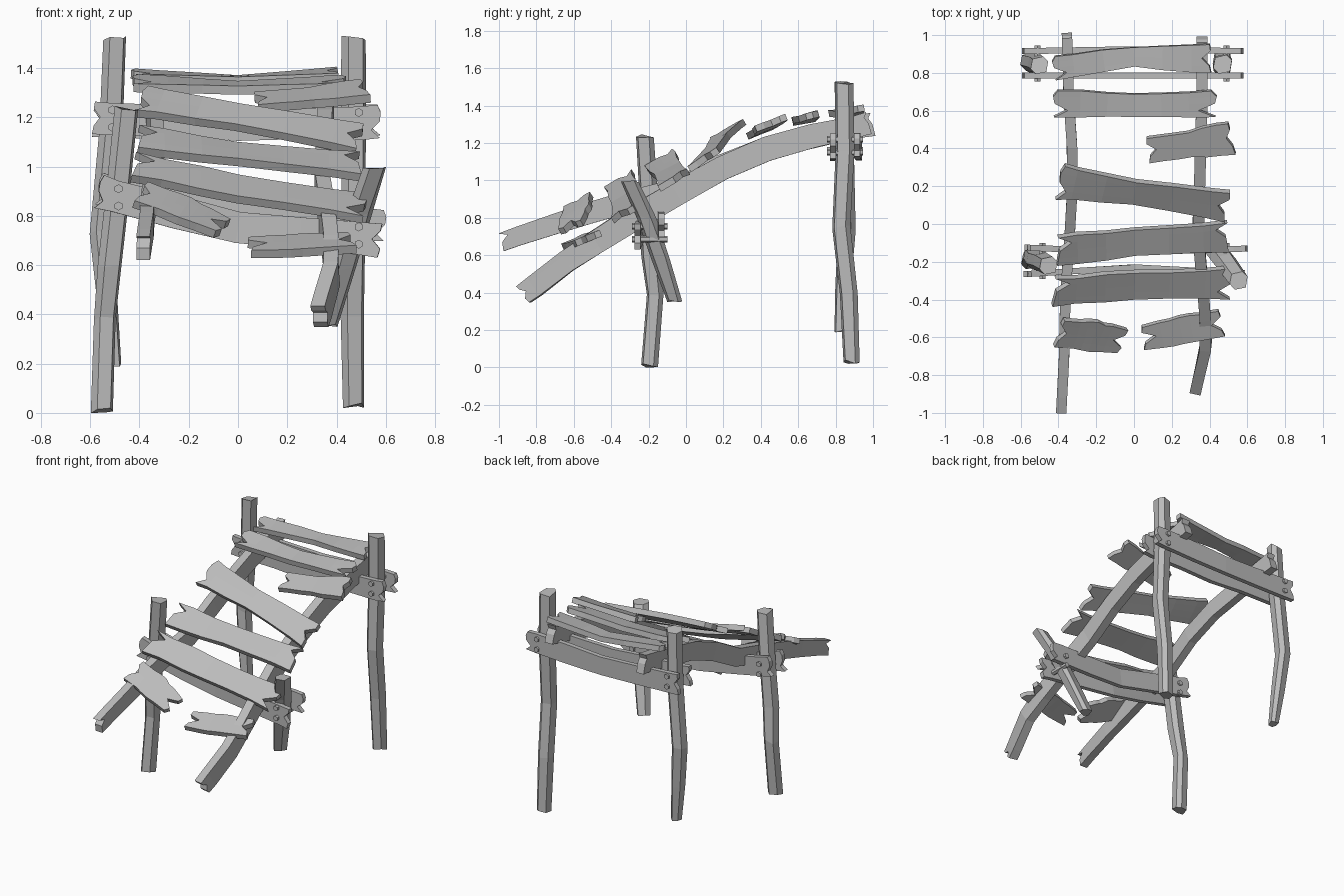
import bpy, bmesh, math, random
from mathutils import Vector

random.seed(4)
old = bpy.data.objects.get("Cube")
if old:
    bpy.data.objects.remove(old, do_unlink=True)

wood = bpy.data.materials.new("weathered_grey_wood")
wood.use_nodes = True
GREY = (0.5, 0.5, 0.5, 1)
wood.diffuse_color = GREY
wood.node_tree.nodes["Principled BSDF"].inputs["Base Color"].default_value = GREY


def finish(name, bm):
    bmesh.ops.recalc_face_normals(bm, faces=bm.faces)
    mesh = bpy.data.meshes.new(name)
    bm.to_mesh(mesh)
    bm.free()
    mesh.materials.append(wood)
    obj = bpy.data.objects.new(name, mesh)
    bpy.context.collection.objects.link(obj)
    return obj


def along(values, t):
    """Value at fraction t of an evenly spaced list of points or numbers."""
    f = t * (len(values) - 1)
    i = min(int(f), len(values) - 2)
    return values[i] + (values[i + 1] - values[i]) * (f - i)


ROWS = [-0.5, -0.24, 0.02, 0.28, 0.5]
SPLITS = [[0, 0.2, 1, 0.1, 0.2], [0.2, 0, 0.9, 0.1, 0], [0, 0.1, 0.2, 1, 0.1], [0.1, 1, 0.1, 0, 0.3]]


def plank(name, path, widths, thick, pitches, split=(0.03, 0.04), steps=5):
    """Bent board with splintered ends; pitch tilts its width from flat to upright."""
    path = [Vector(p) for p in path]
    length = sum((b - a).length for a, b in zip(path, path[1:]))
    edge = min(0.3, 1.3 * max(split) / length + 0.02)
    stations = [0] + [edge + (1 - 2 * edge) * k / (steps - 1) for k in range(steps)] + [1]
    ends = [random.choice(SPLITS), random.choice(SPLITS)]
    bm = bmesh.new()
    grid = []
    for s, t in enumerate(stations):
        run = (along(path, min(1, t + 0.08)) - along(path, max(0, t - 0.08))).normalized()
        a = math.radians(along(pitches, t))
        across = Vector((0, math.cos(a), math.sin(a)))
        across = (across - run * across.dot(run)).normalized()
        up = run.cross(across)
        low, high = random.uniform(0.92, 1.06), random.uniform(0.92, 1.06)
        line = []
        for j, v in enumerate(ROWS):
            push = 0
            if s == 0:
                push = ends[0][j] * split[0]
            elif s == len(stations) - 1:
                push = -ends[1][j] * split[1]
            side = v * along(widths, t) * (low if v < 0 else high)
            p = along(path, t) + run * push + across * side
            line.append([bm.verts.new(p + up * thick * k) for k in (-0.5, 0.5)])
        grid.append(line)
    m, n = len(grid) - 1, len(ROWS) - 1
    for i in range(m):
        for j in range(n):
            for k in (0, 1):
                bm.faces.new([grid[i][j][k], grid[i + 1][j][k], grid[i + 1][j + 1][k], grid[i][j + 1][k]])
        for j in (0, n):
            bm.faces.new([grid[i][j][0], grid[i + 1][j][0], grid[i + 1][j][1], grid[i][j][1]])
    for i in (0, m):
        for j in range(n):
            bm.faces.new([grid[i][j][0], grid[i][j + 1][0], grid[i][j + 1][1], grid[i][j][1]])
    return finish(name, bm)


def post(name, path, radii):
    """Rough six-sided log following the path."""
    bm = bmesh.new()
    rings = []
    for p, radius in zip(path, radii):
        r = radius * random.uniform(0.95, 1.05)
        rings.append([bm.verts.new(Vector(p) + Vector((r * math.cos(q), r * math.sin(q), random.uniform(-0.012, 0.012))))
                      for q in (0.45, 1.2, 2.4, 3.5, 4.3, 5.5)])
    for a, b in zip(rings, rings[1:]):
        for i in range(6):
            bm.faces.new([a[i], a[(i + 1) % 6], b[(i + 1) % 6], b[i]])
    bm.faces.new(rings[0])
    bm.faces.new(rings[-1])
    return finish(name, bm)


def bolt(name, x, y, z, length):
    bm = bmesh.new()
    bmesh.ops.create_cone(bm, cap_ends=True, segments=6, radius1=0.018, radius2=0.018, depth=length)
    obj = finish(name, bm)
    obj.location = (x, y, z)
    obj.rotation_euler.x = math.pi / 2


# Upright posts and the snapped leaning one
post("back_left_post", [(0.47, 0.885, 0.03), (0.465, 0.87, 0.4), (0.47, 0.83, 0.75), (0.47, 0.85, 1.15), (0.47, 0.845, 1.52)],
     [0.048, 0.05, 0.054, 0.054, 0.054])
post("back_right_post", [(-0.505, 0.825, 0.19), (-0.53, 0.84, 0.45), (-0.555, 0.86, 0.73), (-0.515, 0.85, 1.15), (-0.5, 0.84, 1.52)],
     [0.035, 0.045, 0.05, 0.052, 0.05])
post("front_right_post", [(-0.552, -0.195, 0.01), (-0.54, -0.165, 0.38), (-0.52, -0.19, 0.6), (-0.485, -0.2, 0.92), (-0.452, -0.22, 1.235)],
     [0.05, 0.046, 0.054, 0.055, 0.05])
post("front_left_snapped_post", [(0.365, -0.06, 0.36), (0.43, -0.135, 0.58), (0.49, -0.21, 0.8), (0.555, -0.3, 1.0)],
     [0.045, 0.056, 0.056, 0.05])

# Long side beams carrying the deck
plank("left_stringer", [(0.36, 0.98, 1.305), (0.36, 0.65, 1.23), (0.35, 0.3, 1.13), (0.34, -0.05, 0.93),
                        (0.37, -0.4, 0.73), (0.385, -0.62, 0.58), (0.33, -0.87, 0.39)], [0.12, 0.135, 0.115], 0.06, [90, 90], (0.02, 0.03), 9)
plank("right_stringer", [(-0.355, 1, 1.3), (-0.345, 0.65, 1.23), (-0.32, 0.3, 1.13), (-0.34, -0.05, 0.95),
                         (-0.365, -0.4, 0.86), (-0.37, -0.7, 0.77), (-0.385, -0.99, 0.665)], [0.12, 0.125, 0.1], 0.055, [90, 90], (0.02, 0.05), 9)

# Cross beams clamped to both sides of the posts
beams = {
    "back_beam_outer": [(-0.59, 0.915, 1.19), (0, 0.925, 1.17), (0.58, 0.915, 1.19)],
    "back_beam_inner": [(-0.59, 0.785, 1.2), (0, 0.785, 1.17), (0.58, 0.785, 1.18)],
    "front_beam_outer": [(-0.57, -0.265, 0.9), (0, -0.23, 0.75), (0.58, -0.26, 0.7)],
    "front_beam_inner": [(-0.57, -0.125, 0.91), (0, -0.15, 0.79), (0.6, -0.13, 0.76)],
}
for name, path in beams.items():
    plank(name, path, [0.135, 0.125, 0.135], 0.032, [90, 90])

# Deck boards: path, widths, pitches, splinter depths
boards = [
    ([(-0.43, 0.825, 1.37), (0, 0.885, 1.35), (0.41, 0.875, 1.375)], [0.13, 0.11, 0.15], [10, 4, 10], (0.07, 0.05)),
    ([(-0.43, 0.64, 1.34), (0, 0.63, 1.32), (0.44, 0.64, 1.34)], [0.15, 0.12, 0.14], [16, 10, 14], (0.08, 0.1)),
    ([(0.07, 0.39, 1.26), (0.3, 0.425, 1.28), (0.52, 0.46, 1.31)], [0.14, 0.15, 0.18], [22, 22], (0.05, 0.03)),
    ([(-0.4, 0.225, 1.265), (0, 0.17, 1.2), (0.5, 0.095, 1.11)], [0.2, 0.14, 0.18], [30, 36, 34], (0.05, 0.06)),
    ([(-0.41, -0.14, 1.11), (0, -0.095, 1.05), (0.5, -0.065, 1.0)], [0.18, 0.15, 0.18], [32, 26, 30], (0.08, 0.07)),
    ([(-0.43, -0.355, 1.0), (0, -0.32, 0.91), (0.52, -0.31, 0.83)], [0.17, 0.16, 0.18], [34, 32, 30], (0.09, 0.08)),
    ([(-0.4, -0.57, 0.89), (-0.22, -0.59, 0.82), (-0.06, -0.62, 0.745)], [0.17, 0.18, 0.14], [34, 30], (0.04, 0.07)),
    ([(0.04, -0.605, 0.67), (0.25, -0.56, 0.68), (0.47, -0.525, 0.69)], [0.13, 0.16, 0.15], [24, 22], (0.08, 0.06)),
]
for i, (path, widths, pitches, split) in enumerate(boards):
    plank(f"deck_board_{i + 1}", path, widths, 0.036, pitches, split)

# Bolts through each beam and post joint
for name, x, y, z in [("back_right", -0.51, 0.85, 1.195), ("back_left", 0.49, 0.85, 1.185),
                      ("front_right", -0.485, -0.195, 0.875), ("front_left", 0.49, -0.195, 0.72)]:
    bolt(name + "_bolt_upper", x, y, z + 0.035, 0.19)
    bolt(name + "_bolt_lower", x, y, z - 0.035, 0.19)
